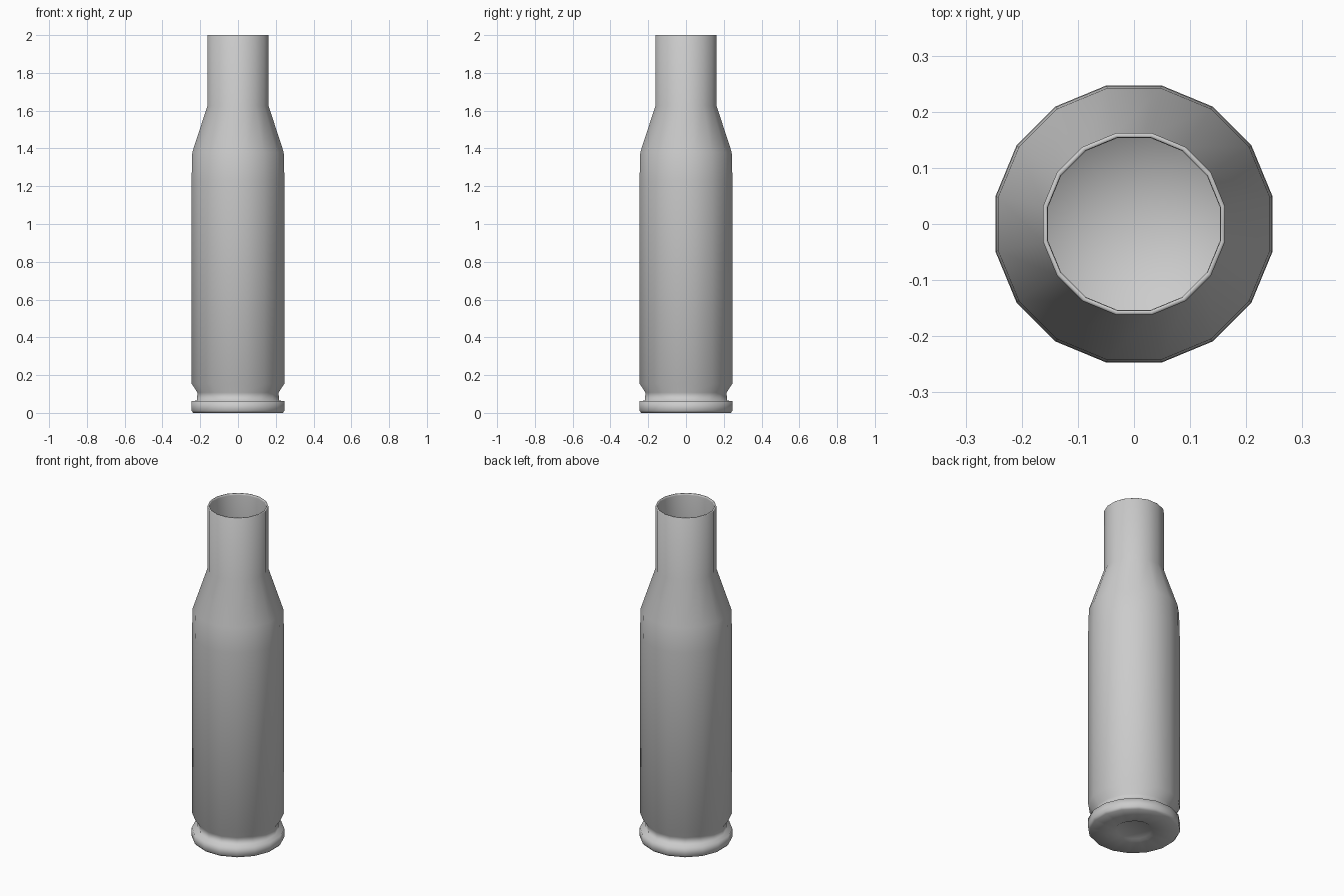
import bpy, bmesh, math

if "Cube" in bpy.data.objects:
    bpy.data.objects.remove(bpy.data.objects["Cube"])

SIDES = 16
CORNER = 1 / math.cos(math.pi / SIDES)   # half-width across flats -> corner radius


def lathe(name, profile):
    """Revolve (half-width, z) points; both profile ends are closed with fans."""
    bm = bmesh.new()
    rings = []
    for r, z in profile:
        if r == 0:
            rings.append([bm.verts.new((0, 0, z))])
            continue
        ring = []
        for i in range(SIDES):
            a = 2 * math.pi * (i + 0.5) / SIDES
            ring.append(bm.verts.new((r * CORNER * math.cos(a), r * CORNER * math.sin(a), z)))
        rings.append(ring)
    for lo, hi in zip(rings, rings[1:]):
        for i in range(SIDES):
            j = (i + 1) % SIDES
            if len(lo) == 1:
                bm.faces.new((lo[0], hi[j], hi[i]))
            elif len(hi) == 1:
                bm.faces.new((lo[i], lo[j], hi[0]))
            else:
                bm.faces.new((lo[i], lo[j], hi[j], hi[i]))
    bmesh.ops.recalc_face_normals(bm, faces=bm.faces)
    for f in bm.faces:
        f.smooth = True
    mesh = bpy.data.meshes.new(name)
    bm.to_mesh(mesh)
    bm.free()
    obj = bpy.data.objects.new(name, mesh)
    bpy.context.collection.objects.link(obj)
    return obj


# Base with shallow primer recess, then the rim
base = [(0, 0.008), (0.095, 0.008), (0.108, 0.0), (0.237, 0.0), (0.247, 0.012), (0.247, 0.063)]
# Extractor groove, body, shoulder and neck
outside = [(0.217, 0.065), (0.215, 0.108), (0.246, 0.155), (0.246, 1.23),
           (0.242, 1.38), (0.162, 1.625), (0.162, 1.997), (0.160, 2.0)]
# Hollow interior down to a closed floor
inside = [(0.154, 2.0), (0.153, 1.99), (0.153, 1.62), (0.232, 1.375), (0.234, 0.2), (0, 0.19)]

lathe("cartridge_case", base + outside + inside)
